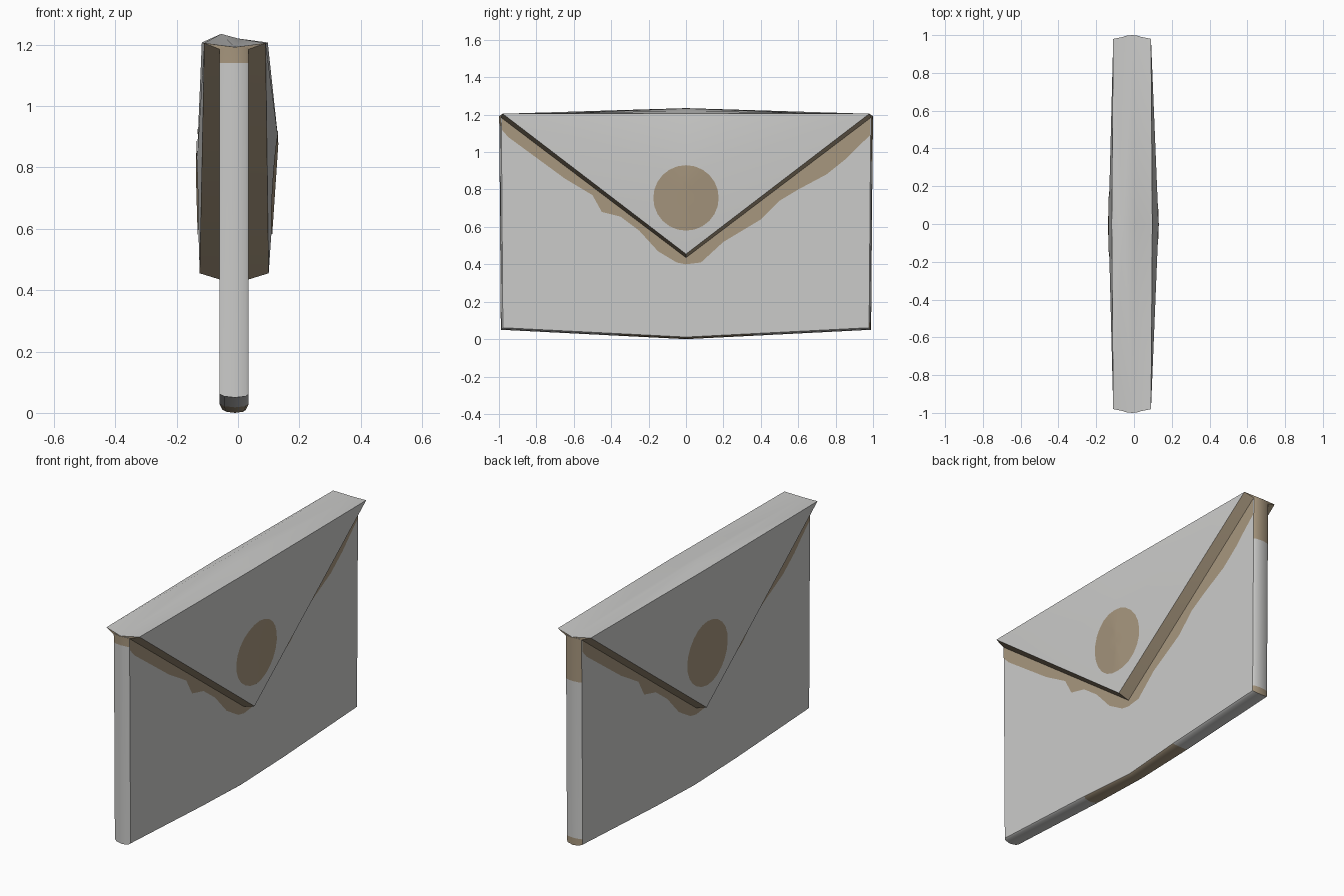
import bpy, bmesh, math
from mathutils import Vector
from mathutils.bvhtree import BVHTree

if "Cube" in bpy.data.objects:
    bpy.data.objects.remove(bpy.data.objects["Cube"])


def material(name, rgb):
    m = bpy.data.materials.new(name)
    m.diffuse_color = (*rgb, 1)
    m.use_nodes = True
    m.node_tree.nodes["Principled BSDF"].inputs["Base Color"].default_value = m.diffuse_color
    return m


GREY = material("pale grey paper", (0.60, 0.60, 0.59))
BROWN = material("aged brown", (0.39, 0.31, 0.21))


def finish(name, bm, recalc=True):
    if recalc:
        bmesh.ops.recalc_face_normals(bm, faces=bm.faces)
    me = bpy.data.meshes.new(name)
    bm.to_mesh(me)
    me.materials.append(GREY)
    me.materials.append(BROWN)
    ob = bpy.data.objects.new(name, me)
    bpy.context.collection.objects.link(ob)
    bpy.ops.object.select_all(action='DESELECT')
    ob.select_set(True)
    bpy.context.view_layer.objects.active = ob
    bpy.ops.object.shade_smooth_by_angle(angle=math.radians(35))
    return ob


# Envelope body: slab with softly ridged rim and a sagging bottom edge
outline = [(-0.99, 0.05), (-0.36, 0.018), (0, 0), (0.36, 0.018), (0.99, 0.05),
           (0.99, 0.09), (0.997, 0.95), (1, 1.19), (0, 1.2), (-1, 1.19),
           (-0.998, 1.14)]
layers = [(-0.06, 0.011), (-0.045, 0.004), (-0.01, 0), (0.025, 0.004), (0.035, 0.011)]
bm = bmesh.new()
rings = []
for x, inset in layers:
    ring = []
    for y, z in outline:
        sag = 0.82 if y == 0 and z == 0 else 1
        ring.append(bm.verts.new(((x + 0.0125) * sag - 0.0125,
                                  y - math.copysign(inset, y) * (y != 0),
                                  z + (inset if z < 0.06 else 0))))
    rings.append(ring)
n = len(outline)
for a, b in zip(rings, rings[1:]):
    for i in range(n):
        j = (i + 1) % n
        f = bm.faces.new((a[i], a[j], b[j], b[i]))
        f.material_index = int(i in (1, 2, 4, 6, 9))  # stained rim pieces
bm.faces.new(rings[0])
bm.faces.new(rings[-1])
finish("envelope_body", bm)

# Flaps: one folded sheet over the top, with a bulging V on each side
bm = bmesh.new()
V = lambda x, y, z: bm.verts.new((x, y, z))
ends = {s: V(-0.01, s * 1.0, 1.192) for s in (-1, 1)}
ridge = {-1: V(-0.055, 0, 1.235), 1: V(0, 0, 1.22)}
# side: corner x, tip x, bulge x, bulge z, top middle x, body x
sides = {1: (0.09, 0.10, 0.13, 0.9, 0.097, 0.035),
         -1: (-0.11, -0.125, -0.135, 0.8, -0.118, -0.06)}
for side, (cx, tx, mx, mz, px, ix) in sides.items():
    tip, tip_in = V(tx, 0, 0.455), V(ix, 0, 0.435)
    bulge, top = V(mx, 0, mz), V(px, 0, 1.207)
    for s in (-1, 1):
        corner, corner_in = V(cx, s * 0.98, 1.205), V(ix, s * 0.99, 1.185)
        bm.faces.new((corner, tip, bulge))
        bm.faces.new((corner, bulge, top))
        bm.faces.new((corner, top, ridge[side], ends[s]))
        for f in ((corner, corner_in, tip_in, tip), (corner, ends[s], corner_in)):
            bm.faces.new(f).material_index = 1
for s in (-1, 1):
    bm.faces.new((ends[s], ridge[1], ridge[-1]))
bmesh.ops.recalc_face_normals(bm, faces=bm.faces)
bmesh.ops.triangulate(bm, faces=bm.faces)
tree = BVHTree.FromBMesh(bm)
finish("folded_flaps", bm)

# Round seals: thin discs that follow the bulge of each flap
for side, label in ((1, "right"), (-1, "left")):
    bm = bmesh.new()

    def on_flap(y, z):
        hit = tree.ray_cast(Vector((side, y, z)), Vector((-side, 0, 0)))[0]
        return bm.verts.new((hit.x + side * 0.003, y, z))

    seg, loops = 24, []
    for r in (0.06, 0.12, 0.175):
        loops.append([on_flap(r * math.cos(2 * math.pi * k / seg),
                              0.755 + r * math.sin(2 * math.pi * k / seg))
                      for k in range(seg)])
    mid = on_flap(0, 0.755)
    for k in range(seg):
        j = (k + 1) % seg
        bm.faces.new((mid, loops[0][k], loops[0][j]))
        for a, b in zip(loops, loops[1:]):
            bm.faces.new((a[k], b[k], b[j], a[j]))
    for f in bm.faces:
        f.material_index = 1
        if f.normal.x * side < 0 or f.calc_center_median() is None:
            pass
    bm.normal_update()
    for f in bm.faces:
        if f.normal.x * side < 0:
            f.normal_flip()
    finish(label + "_seal", bm, recalc=False)

# Ragged stain under each flap edge
lower = [(-0.985, 1.12), (-0.95, 1.08), (-0.8, 0.97), (-0.65, 0.86), (-0.5, 0.77),
         (-0.45, 0.68), (-0.35, 0.655), (-0.25, 0.58), (-0.15, 0.47), (-0.05, 0.41),
         (0, 0.40), (0.08, 0.41), (0.2, 0.52), (0.4, 0.64), (0.5, 0.74),
         (0.6, 0.8), (0.75, 0.88), (0.85, 0.96), (0.92, 1.03), (0.985, 1.09)]
for side, label in ((1, "right"), (-1, "left")):
    bm = bmesh.new()
    x = sides[side][5] + side * 0.002
    pairs = [(bm.verts.new((x, y * side, z)),
              bm.verts.new((x, y * side, 0.45 + 0.75 * abs(y)))) for y, z in lower]
    for (a, b), (c, d) in zip(pairs, pairs[1:]):
        f = bm.faces.new((a, c, d, b))
        f.material_index = 1
    bm.normal_update()
    for f in bm.faces:
        if f.normal.x * side < 0:
            f.normal_flip()
    finish(label + "_flap_stain", bm, recalc=False)
